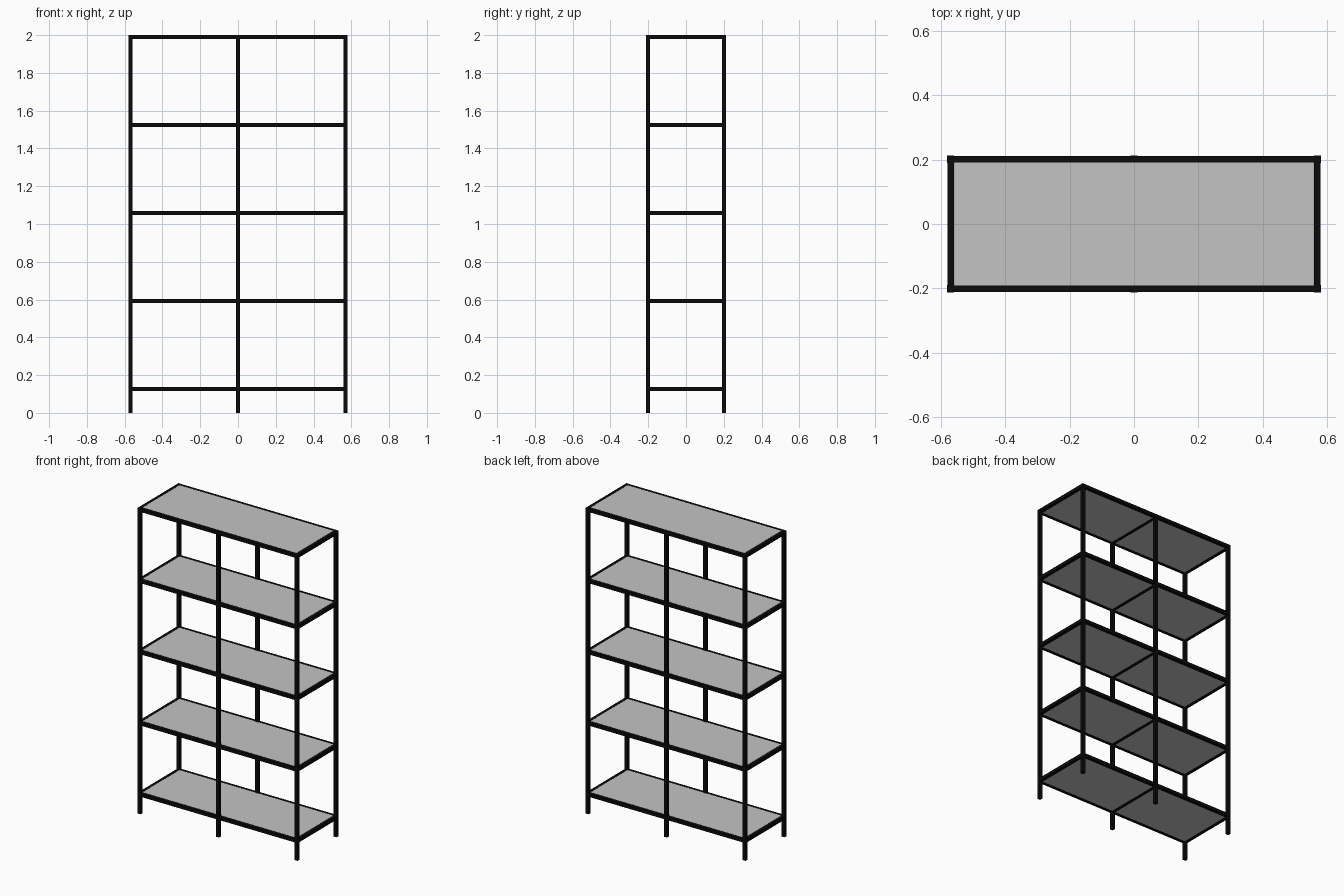
import bpy

cube = bpy.data.objects.get("Cube")
if cube:
    bpy.data.objects.remove(cube, do_unlink=True)


def make_material(name, value):
    mat = bpy.data.materials.new(name)
    mat.use_nodes = True
    colour = (value, value, value, 1)
    mat.diffuse_color = colour
    mat.node_tree.nodes["Principled BSDF"].inputs["Base Color"].default_value = colour
    return mat


black = make_material("black metal", 0.003)
grey = make_material("grey panel", 0.55)


def box(name, centre, size, mat):
    bpy.ops.mesh.primitive_cube_add(size=1, location=centre)
    obj = bpy.context.object
    obj.name = name
    obj.scale = size
    bpy.ops.object.transform_apply(location=False, rotation=False, scale=True)
    obj.data.materials.append(mat)
    return obj


HEIGHT = 2.0
BAR = 0.021
POST_X = 0.569      # post centre lines
POST_Y = 0.201
TOP = HEIGHT - BAR / 2
STEP = 0.466        # distance between shelves
sides = {"right": -1, "middle": 0, "left": 1}
ends = {"front": -1, "back": 1}

# Upright posts, three along each long side
for end, sy in ends.items():
    for side, sx in sides.items():
        box(f"{end}_{side}_post", (sx * POST_X, sy * POST_Y, HEIGHT / 2),
            (BAR + 0.001, BAR + 0.001, HEIGHT), black)

# Five levels of rails, cross bars and a shelf panel
for level in range(5):
    z = TOP - level * STEP
    n = 5 - level
    for end, sy in ends.items():
        box(f"{end}_rail_{n}", (0, sy * POST_Y, z), (2 * POST_X, BAR, BAR), black)
    for side, sx in sides.items():
        box(f"{side}_cross_bar_{n}", (sx * POST_X, 0, z), (BAR, 2 * POST_Y, BAR), black)
    # The panel covers the middle bar on top and leaves it showing below
    box(f"shelf_panel_{n}", (0, 0, z + 0.001),
        (2 * POST_X - BAR - 0.002, 2 * POST_Y - BAR, BAR - 0.001), grey)
